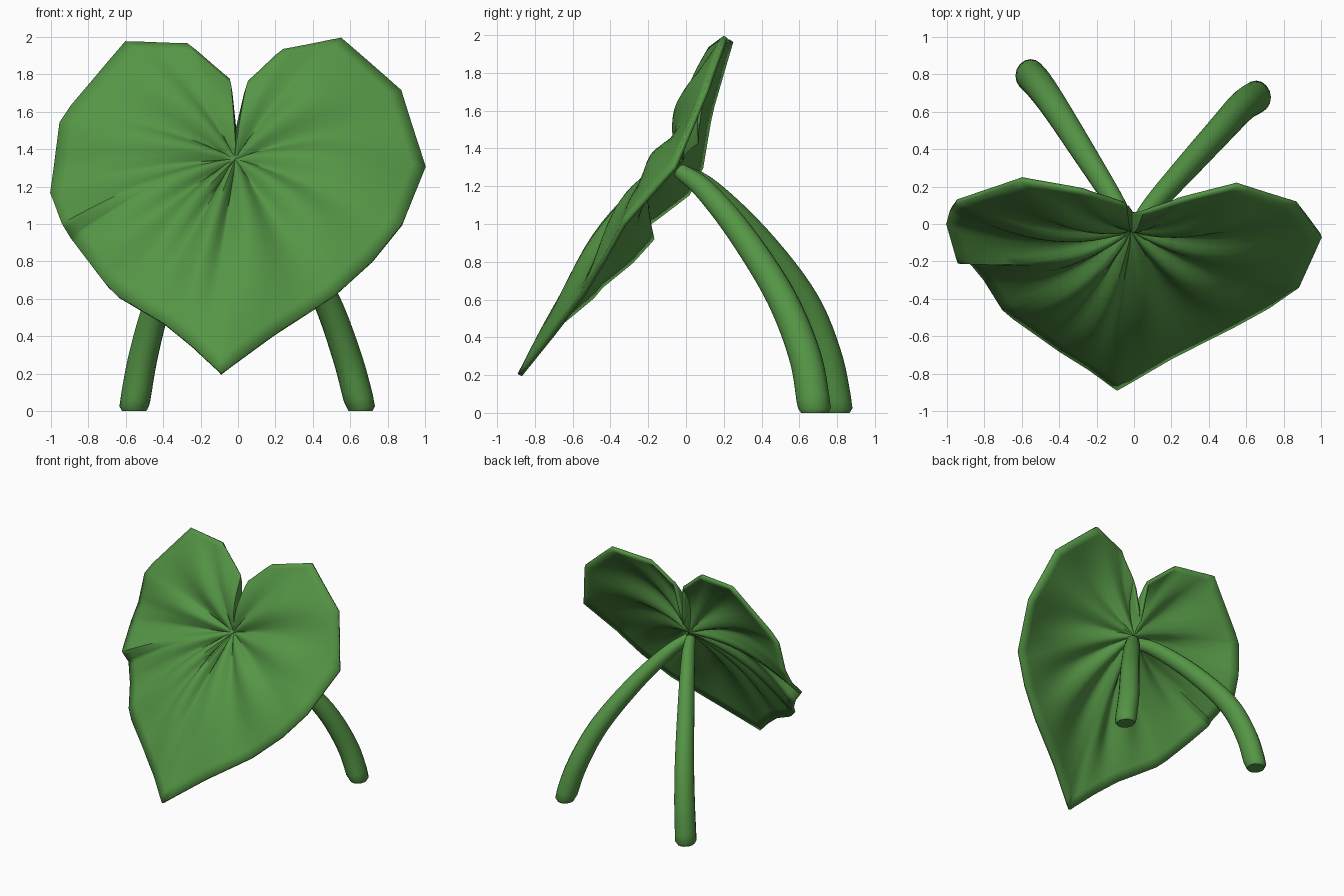
import bpy, bmesh
from math import sin, cos, pi, atan2, hypot, degrees, radians
from mathutils import Vector

default = bpy.data.objects.get("Cube")
if default:
    bpy.data.objects.remove(default)

# One green for the whole plant
green = bpy.data.materials.new("leaf green")
green.diffuse_color = (0.09, 0.3, 0.06, 1)
green.use_nodes = True
green.node_tree.nodes["Principled BSDF"].inputs["Base Color"].default_value = green.diffuse_color


def finish(name, bm, angle):
    """Turn a bmesh into a smooth-shaded green object."""
    bmesh.ops.recalc_face_normals(bm, faces=bm.faces)
    mesh = bpy.data.meshes.new(name)
    bm.to_mesh(mesh)
    bm.free()
    mesh.materials.append(green)
    obj = bpy.data.objects.new(name, mesh)
    bpy.context.collection.objects.link(obj)
    bpy.ops.object.select_all(action='DESELECT')
    obj.select_set(True)
    bpy.context.view_layer.objects.active = obj
    bpy.ops.object.shade_smooth_by_angle(angle=radians(angle))
    return obj


def spline(points, t):
    """Point on a smooth path through the control points, t from 0 to 1."""
    s = t * (len(points) - 1)
    i = min(int(s), len(points) - 2)
    u = s - i
    b, c = Vector(points[i]), Vector(points[i + 1])
    a = Vector(points[i - 1]) if i > 0 else b * 2 - c
    d = Vector(points[i + 2]) if i + 2 < len(points) else c * 2 - b
    return 0.5 * (2 * b + (c - a) * u + (2 * a - 5 * b + 4 * c - d) * u ** 2
                  + (3 * b - a - 3 * c + d) * u ** 3)


# Heart-shaped leaf: rim corners, starting at the notch
CENTRE = Vector((-0.015, -0.025, 1.34))
FRONT = Vector((0, -0.85, 0.53))
RIM = [(-0.015, 0.06, 1.44), (0.06, 0.07, 1.76), (0.24, 0.13, 1.93),
       (0.55, 0.21, 1.99), (0.87, 0.11, 1.71), (1.0, -0.06, 1.3),
       (0.88, -0.33, 1.0), (0.72, -0.44, 0.8), (0.52, -0.55, 0.62),
       (0.2, -0.71, 0.41), (-0.09, -0.88, 0.2), (-0.24, -0.77, 0.34),
       (-0.4, -0.67, 0.47), (-0.64, -0.5, 0.61), (-0.7, -0.45, 0.67),
       (-0.8, -0.29, 0.8), (-0.89, -0.18, 0.92), (-0.94, -0.2, 1.0),
       (-1.0, 0.01, 1.16), (-0.98, 0.08, 1.3),
       (-0.95, 0.12, 1.54), (-0.89, 0.14, 1.63), (-0.6, 0.24, 1.97),
       (-0.27, 0.18, 1.96), (-0.05, 0.11, 1.77)]
VEINS = [-165, -140, -118, -97, -60, -22, 12, 55, 120, 160, 195]


def fold(angle):
    """0 on a vein, 1 halfway between two veins."""
    if angle < VEINS[0]:
        angle += 360
    for low, high in zip(VEINS, VEINS[1:]):
        if low <= angle <= high:
            return sin(pi * (angle - low) / (high - low)) ** 2
    return 0


def build_leaf():
    bm = bmesh.new()
    splits, rings = 5, 14
    rim = []
    for a, b in zip(RIM, RIM[1:] + RIM[:1]):
        rim += [Vector(a).lerp(Vector(b), k / splits) for k in range(splits)]
    hub = bm.verts.new(CENTRE)
    spokes = []
    for edge in rim:
        ray = edge - CENTRE
        reach = hypot(ray.x, ray.z)
        crease = fold(degrees(atan2(ray.z, ray.x)))
        spoke = []
        for k in range(1, rings + 1):
            r = k / rings
            swell = 0.1 * sin(pi * r ** 0.9)
            wrinkle = 0.06 * sin(pi * r ** 0.8) * (crease - 0.5)
            spoke.append(bm.verts.new(CENTRE + ray * r + FRONT * reach * (swell + wrinkle)))
        spokes.append(spoke)
    for i, spoke in enumerate(spokes):
        following = spokes[(i + 1) % len(spokes)]
        bm.faces.new((hub, spoke[0], following[0]))
        for k in range(rings - 1):
            bm.faces.new((spoke[k], spoke[k + 1], following[k + 1], following[k]))
    leaf = finish("leaf", bm, 50)
    thickness = leaf.modifiers.new("thickness", 'SOLIDIFY')
    thickness.thickness = 0.026
    thickness.offset = 0


# Curved stems, thick at the foot and thin under the leaf
def build_stem(name, path):
    bm = bmesh.new()
    sides, steps = 16, 28
    rings = []
    for k in range(steps + 1):
        t = k / steps
        point = spline(path, t)
        tangent = spline(path, min(t + 0.01, 1)) - spline(path, max(t - 0.01, 0))
        turn = Vector((0, 0, 1)).rotation_difference(tangent)
        radius = 0.08 - 0.042 * t ** 1.8
        ring = []
        for j in range(sides):
            a = 2 * pi * j / sides
            spot = point + turn @ Vector((cos(a) * radius, sin(a) * radius * 1.1, 0))
            if k == 0:
                spot.z = 0.025
            ring.append(bm.verts.new(spot))
        rings.append(ring)
    # Rounded, flat foot
    foot = Vector(path[0])
    sole = [bm.verts.new((foot.x + (v.co.x - foot.x) * 0.82,
                          foot.y + (v.co.y - foot.y) * 0.82, 0)) for v in rings[0]]
    rings.insert(0, sole)
    for low, high in zip(rings, rings[1:]):
        for j in range(sides):
            n = (j + 1) % sides
            bm.faces.new((low[j], low[n], high[n], high[j]))
    bm.faces.new(rings[0])
    bm.faces.new(rings[-1])
    finish(name, bm, 50)


build_leaf()
build_stem("left_stem", [(0.655, 0.68, 0.025), (0.58, 0.63, 0.3), (0.46, 0.5, 0.62),
                         (0.27, 0.29, 0.95), (0.1, 0.1, 1.18), (0, -0.03, 1.28)])
build_stem("right_stem", [(-0.555, 0.795, 0.025), (-0.505, 0.74, 0.3), (-0.42, 0.62, 0.6),
                          (-0.27, 0.385, 0.92), (-0.11, 0.13, 1.18), (-0.02, -0.03, 1.28)])
